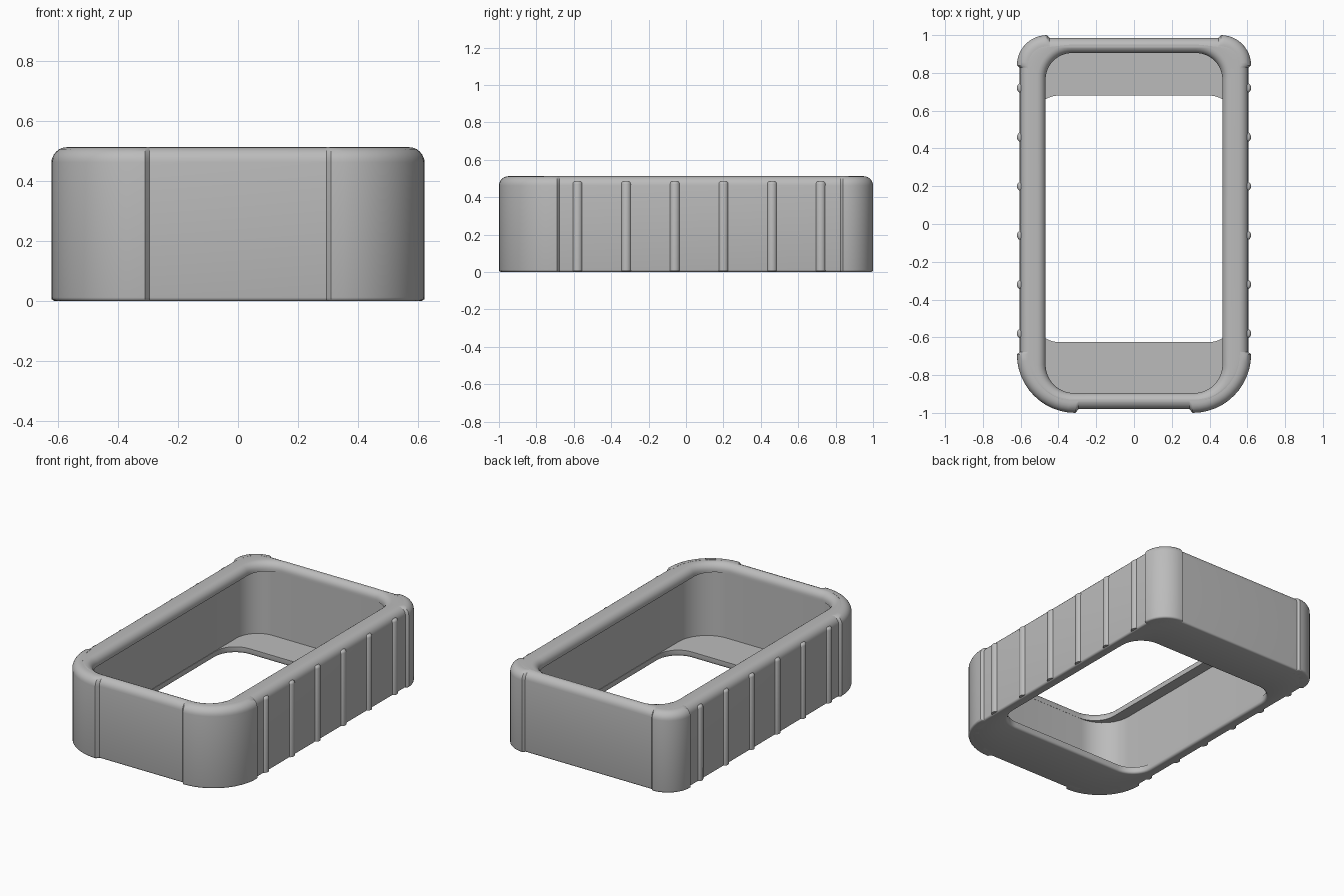
import bpy, bmesh
from math import sin, cos, pi, radians

if "Cube" in bpy.data.objects:
    bpy.data.objects.remove(bpy.data.objects["Cube"])

GREY = bpy.data.materials.new("matte_grey")
GREY.use_nodes = True
GREY.diffuse_color = (0.5, 0.5, 0.5, 1)
GREY.node_tree.nodes["Principled BSDF"].inputs["Base Color"].default_value = (0.5, 0.5, 0.5, 1)

SEG = 12          # segments per rounded corner
TOP = 0.512       # rim height


def finish(bm, name):
    bmesh.ops.recalc_face_normals(bm, faces=bm.faces)
    mesh = bpy.data.meshes.new(name)
    bm.to_mesh(mesh)
    bm.free()
    obj = bpy.data.objects.new(name, mesh)
    bpy.context.collection.objects.link(obj)
    mesh.materials.append(GREY)
    bpy.ops.object.select_all(action='DESELECT')
    obj.select_set(True)
    bpy.context.view_layer.objects.active = obj
    bpy.ops.object.shade_smooth_by_angle(angle=radians(35))
    return obj


def ring(shape, inset, z):
    """Rounded rectangle with its own front and back corner radii."""
    hx, front, back, r_front, r_back = shape
    pts = []
    for quarter, (sx, y, sy, r) in enumerate([(1, back, 1, r_back), (-1, back, 1, r_back),
                                              (-1, front, -1, r_front), (1, front, -1, r_front)]):
        cx, cy = sx * (hx - r), y - sy * r
        for i in range(SEG + 1):
            a = (quarter + i / SEG) * pi / 2
            pts.append((cx + (r - inset) * cos(a), cy + (r - inset) * sin(a), z))
    return pts


def loft(bm, rings, close_rings):
    """Join loops of equal length; the last loop joins the first or both ends are capped."""
    loops = [[bm.verts.new(p) for p in r] for r in rings]
    n = len(loops[0])
    pairs = list(zip(loops, loops[1:]))
    if close_rings:
        pairs.append((loops[-1], loops[0]))
    else:
        bm.faces.new(loops[0])
        bm.faces.new(loops[-1])
    for a, b in pairs:
        for i in range(n):
            j = (i + 1) % n
            bm.faces.new((a[i], a[j], b[j], b[i]))


def fillet(r, steps=6):
    """(inset, drop) pairs from the vertical side up to the flat top."""
    return [(r * (1 - cos(t)), r * (1 - sin(t))) for t in
            (k / steps * pi / 2 for k in range(steps + 1))]


# Frame: outer wall, rounded rim, overhanging lip, cavity, floor with an opening
outer = (0.605, -0.98, 0.985, 0.29, 0.145)
mouth = (0.468, -0.895, 0.905, 0.15, 0.14)
cavity = (0.54, -0.896, 0.906, 0.20, 0.15)
opening = (0.537, -0.625, 0.68, 0.14, 0.14)
rings = [ring(outer, i, d) for i, d in reversed(fillet(0.012, 3))]
rings += [ring(outer, i, TOP - d) for i, d in fillet(0.05)]
rings += [ring(mouth, -i, TOP - d) for i, d in reversed(fillet(0.045))]
rings += [ring(mouth, 0, 0.455), ring(cavity, 0, 0.455), ring(cavity, 0, 0.04), ring(opening, 0, 0.04)]
rings += [ring(opening, -i, d) for i, d in fillet(0.015, 3)]
bm = bmesh.new()
loft(bm, rings, True)
finish(bm, "frame")

# Raised corner pads with sloped ends
section = [(0.06, 0)] + [(i, d) for i, d in reversed(fillet(0.012, 3))]
section += [(i, TOP - d) for i, d in fillet(0.05)] + [(0.06, TOP)]


def corner_pad(name, sx, sy, r):
    cx, cy = 0.62 - r, 1.0 - r
    stations = [(0, -0.016, 0.019)]
    stations += [(k / SEG * pi / 2, 0, 0) for k in range(SEG + 1)]
    stations += [(pi / 2, 0.016, 0.019)]
    loops = []
    for a, slide, sink in stations:
        loop = []
        for inset, z in section:
            rad = r - min(inset + sink, 0.06)
            loop.append((sx * (cx + rad * cos(a) - slide * sin(a)),
                         sy * (cy + rad * sin(a) + slide * cos(a)), z))
        loops.append(loop)
    bm = bmesh.new()
    loft(bm, loops, False)
    finish(bm, name)


for side, sx in (("left", 1), ("right", -1)):
    corner_pad(f"front_{side}_corner_pad", sx, -1, 0.31)
    corner_pad(f"back_{side}_corner_pad", sx, 1, 0.16)

    # Upright half-round grip ribs along the long sides
    for k in range(6):
        bm = bmesh.new()
        bmesh.ops.create_cone(bm, cap_ends=True, segments=20, radius1=0.028, radius2=0.028, depth=0.48)
        bmesh.ops.translate(bm, vec=(sx * 0.592, -0.58 + 0.26 * k, 0.245), verts=bm.verts)
        rim = [e for e in bm.edges if all(v.co.z > 0.4 for v in e.verts)]
        bmesh.ops.bevel(bm, geom=rim, offset=0.015, segments=3, profile=0.5, affect='EDGES')
        finish(bm, f"{side}_grip_rib_{k + 1}")
